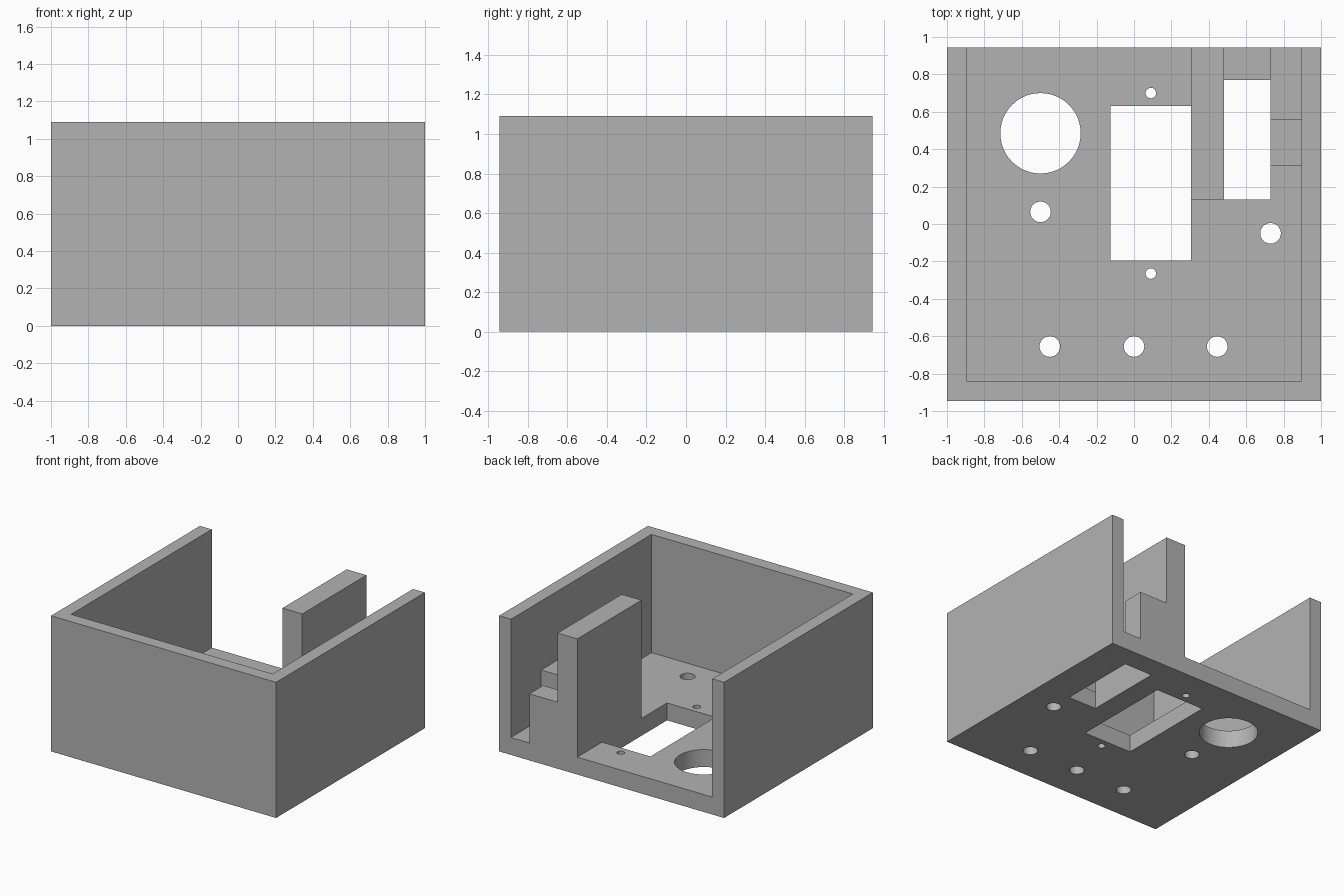
import bpy
import math

cube = bpy.data.objects.get("Cube")
if cube:
    bpy.data.objects.remove(cube, do_unlink=True)

HALF_Y, HEIGHT, FLOOR, LEDGE = 0.945, 1.09, 0.14, 0.535
BEYOND = 1.2  # cutters run past the open sides

grey = bpy.data.materials.new("plain grey")
grey.use_nodes = True
colour = (0.45, 0.45, 0.45, 1)
grey.diffuse_color = colour
grey.node_tree.nodes["Principled BSDF"].inputs["Base Color"].default_value = colour


def prism(name, outline, z0, z1):
    """Extrude a counter-clockwise plan outline from z0 to z1."""
    n = len(outline)
    verts = [(x, y, z) for z in (z0, z1) for x, y in outline]
    faces = [tuple(reversed(range(n))), tuple(range(n, 2 * n))]
    faces += [(i, (i + 1) % n, n + (i + 1) % n, n + i) for i in range(n)]
    mesh = bpy.data.meshes.new(name)
    mesh.from_pydata(verts, [], faces)
    mesh.materials.append(grey)
    obj = bpy.data.objects.new(name, mesh)
    bpy.context.collection.objects.link(obj)
    return obj


def rect(x0, x1, y0, y1):
    return [(x0, y0), (x1, y0), (x1, y1), (x0, y1)]


def circle(x, y, r, sides=48):
    turns = [math.tau * i / sides for i in range(sides)]
    return [(x + r * math.cos(a), y + r * math.sin(a)) for a in turns]


def cut(target, outline, z0, z1):
    """Subtract a prism from the target and discard the cutter."""
    cutter = prism("cutter", outline, z0, z1)
    cutter.hide_render = True
    mod = target.modifiers.new("cut", 'BOOLEAN')
    mod.operation, mod.solver, mod.object = 'DIFFERENCE', 'EXACT', cutter
    bpy.ops.object.modifier_apply(modifier=mod.name)
    mesh = cutter.data
    bpy.data.objects.remove(cutter, do_unlink=True)
    bpy.data.meshes.remove(mesh)


# Solid block that the open-backed housing is carved from
housing = prism("housing", rect(-1, 1, -HALF_Y, HALF_Y), 0, HEIGHT)
bpy.context.view_layer.objects.active = housing
housing.select_set(True)

# Main pocket, leaving the tall pillar wall and the two low mounting blocks
pocket = [
    (-0.895, -0.84), (0.895, -0.84),
    (0.895, 0.31), (0.73, 0.31), (0.73, 0.56), (0.895, 0.56),      # side block
    (0.895, BEYOND), (0.73, BEYOND), (0.73, 0.77), (0.48, 0.77),   # rear block
    (0.48, 0.13), (0.305, 0.13), (0.305, BEYOND),                  # pillar wall
    (-0.895, BEYOND),
]
cut(housing, pocket, FLOOR, BEYOND)

# Lower the two mounting blocks to ledge height
cut(housing, rect(0.48, 0.895, 0.13, BEYOND), LEDGE, BEYOND)

# Rectangular floor openings
cut(housing, rect(0.48, 0.73, 0.13, 0.77), -0.1, 0.3)
cut(housing, rect(-0.125, 0.305, -0.195, 0.63), -0.1, 0.3)

# Round floor holes: large port, pilot holes and screw holes
holes = [(-0.5, 0.485, 0.215), (0.09, 0.7, 0.028), (0.09, -0.265, 0.028)]
holes += [(x, y, 0.055) for x, y in
          [(-0.5, 0.065), (0.73, -0.05), (-0.45, -0.655), (0, -0.655), (0.445, -0.655)]]
for x, y, r in holes:
    cut(housing, circle(x, y, r), -0.1, 0.3)

bpy.ops.object.shade_smooth_by_angle(angle=math.radians(30))
